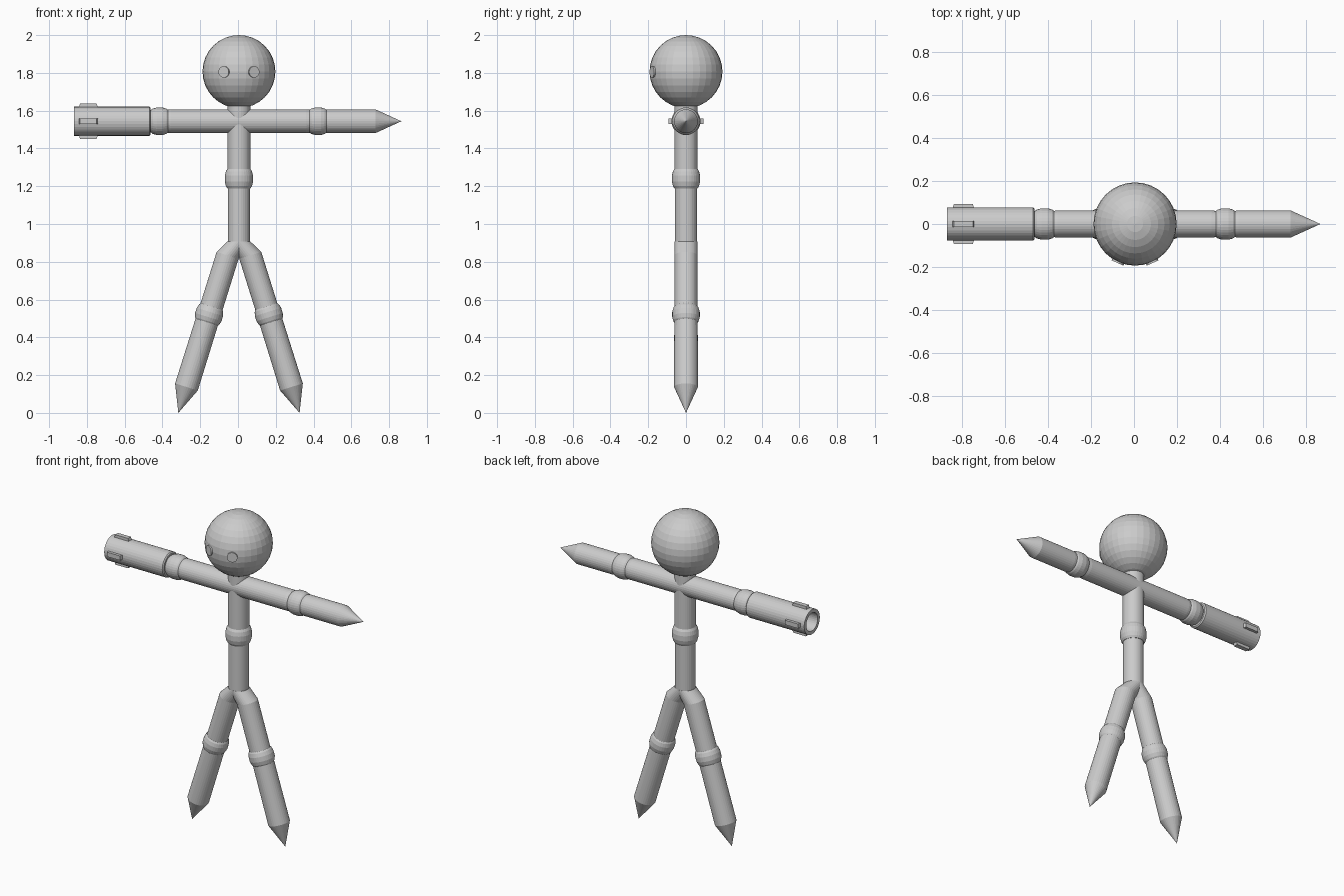
import bpy, bmesh, math
from mathutils import Vector, Matrix

if "Cube" in bpy.data.objects:
    bpy.data.objects.remove(bpy.data.objects["Cube"])

CX = 0.005      # body centre line
ARM_Z = 1.544
SIDES = 32

grey = bpy.data.materials.new("light grey")
grey.diffuse_color = (0.6, 0.6, 0.6, 1)
grey.use_nodes = True
grey.node_tree.nodes["Principled BSDF"].inputs["Base Color"].default_value = grey.diffuse_color


def finish(name, bm):
    bmesh.ops.recalc_face_normals(bm, faces=bm.faces)
    me = bpy.data.meshes.new(name)
    bm.to_mesh(me)
    bm.free()
    me.materials.append(grey)
    ob = bpy.data.objects.new(name, me)
    bpy.context.collection.objects.link(ob)
    return ob


def tube(name, rings):
    """Skin a list of (centre, axis, radius) rings; radius 0 makes a point."""
    bm = bmesh.new()
    loops = []
    for c, axis, r in rings:
        c, u = Vector(c), Vector((0, 1, 0))
        v = u.cross(Vector(axis).normalized())
        if r == 0:
            loops.append([bm.verts.new(c)])
        else:
            angs = [2 * math.pi * i / SIDES for i in range(SIDES)]
            loops.append([bm.verts.new(c + r * (math.cos(a) * u + math.sin(a) * v)) for a in angs])
    for a, b in zip(loops, loops[1:]):
        for i in range(SIDES):
            j = (i + 1) % SIDES
            if len(b) == 1:
                bm.faces.new((a[i], a[j], b[0]))
            else:
                bm.faces.new((a[i], a[j], b[j], b[i]))
    for end in (loops[0], loops[-1]):
        if len(end) > 1:
            bm.faces.new(end)
    return finish(name, bm)


def lathe(name, origin, axis, profile):
    """Straight turned part: profile is (distance along axis, radius)."""
    o, d = Vector(origin), Vector(axis).normalized()
    return tube(name, [(o + d * t, d, r) for t, r in profile])


def joint(name, origin, axis, t, half=0.047, r=0.073):
    lathe(name, origin, axis, [(t - half, r - 0.014), (t - half * 0.75, r - 0.006), (t - half * 0.3, r),
                               (t + half * 0.3, r), (t + half * 0.75, r - 0.006), (t + half, r - 0.014)])


# head
bm = bmesh.new()
bmesh.ops.create_uvsphere(bm, u_segments=32, v_segments=16, radius=0.193,
                          matrix=Matrix.Translation((CX, 0, 1.807)))
finish("head", bm)

# eyes: thin discs facing outward from the head
for s, side in ((-1, "left"), (1, "right")):
    n = Vector((s * 0.08, -0.178, 0)).normalized()
    bm = bmesh.new()
    rot = n.to_track_quat('Z', 'Y').to_matrix().to_4x4()
    bmesh.ops.create_cone(bm, cap_ends=True, segments=SIDES, radius1=0.03, radius2=0.03, depth=0.009,
                          matrix=Matrix.Translation(Vector((CX, 0, 1.805)) + n * 0.194) @ rot)
    finish(side + "_eye", bm)

# torso
base, up = (CX, 0, 0), (0, 0, 1)
lathe("upper_torso", base, up, [(1.27, 0.061), (1.66, 0.061)])
joint("waist_joint", base, up, 1.24, 0.052, 0.075)
lathe("lower_torso", base, up, [(0.908, 0.059), (1.21, 0.059)])

# legs: bent hip, knee joint, pointed shin
for s, side in ((-1, "left"), (1, "right")):
    hip = Vector((CX + s * 0.06, 0, 0.834))
    d = Vector((s * 0.2986, 0, -0.9544))
    tube(side + "_thigh", [((CX, 0, 0.908), (0, 0, -1), 0.06), (hip, d, 0.061),
                           (hip + d * 0.288, d, 0.061)])
    joint(side + "_knee", hip, d, 0.328)
    lathe(side + "_shin", hip, d, [(0.367, 0.062), (0.73, 0.063), (0.874, 0)])

# right arm with pointed end
sh, d = (0, 0, ARM_Z), (1, 0, 0)
lathe("right_upper_arm", sh, d, [(CX, 0.063), (0.36, 0.063), (0.385, 0.06)])
joint("right_elbow", sh, d, 0.424)
lathe("right_forearm", sh, d, [(0.46, 0.06), (0.485, 0.063), (0.727, 0.063), (0.865, 0)])

# left arm with hollow barrel
d = (-1, 0, 0)
lathe("left_upper_arm", sh, d, [(-CX, 0.063), (0.355, 0.063), (0.38, 0.06)])
joint("left_elbow", sh, d, 0.415)
lathe("arm_barrel", sh, d, [(0.462, 0.07), (0.468, 0.077), (0.868, 0.077), (0.868, 0.056), (0.66, 0.056)])

# four chamfered fins round the muzzle
for k in range(4):
    bm = bmesh.new()
    bmesh.ops.create_cube(bm, size=1, matrix=Matrix.Translation((-0.792, 0, 0.079))
                          @ Matrix.Diagonal((0.106, 0.028, 0.028, 1)))
    for v in bm.verts:
        if v.co.z > 0.08:
            v.co.x += 0.009 * (1 if v.co.x < -0.792 else -1)
    bm.transform(Matrix.Translation(sh) @ Matrix.Rotation(k * math.pi / 2, 4, 'X'))
    finish("barrel_fin_%d" % (k + 1), bm)
